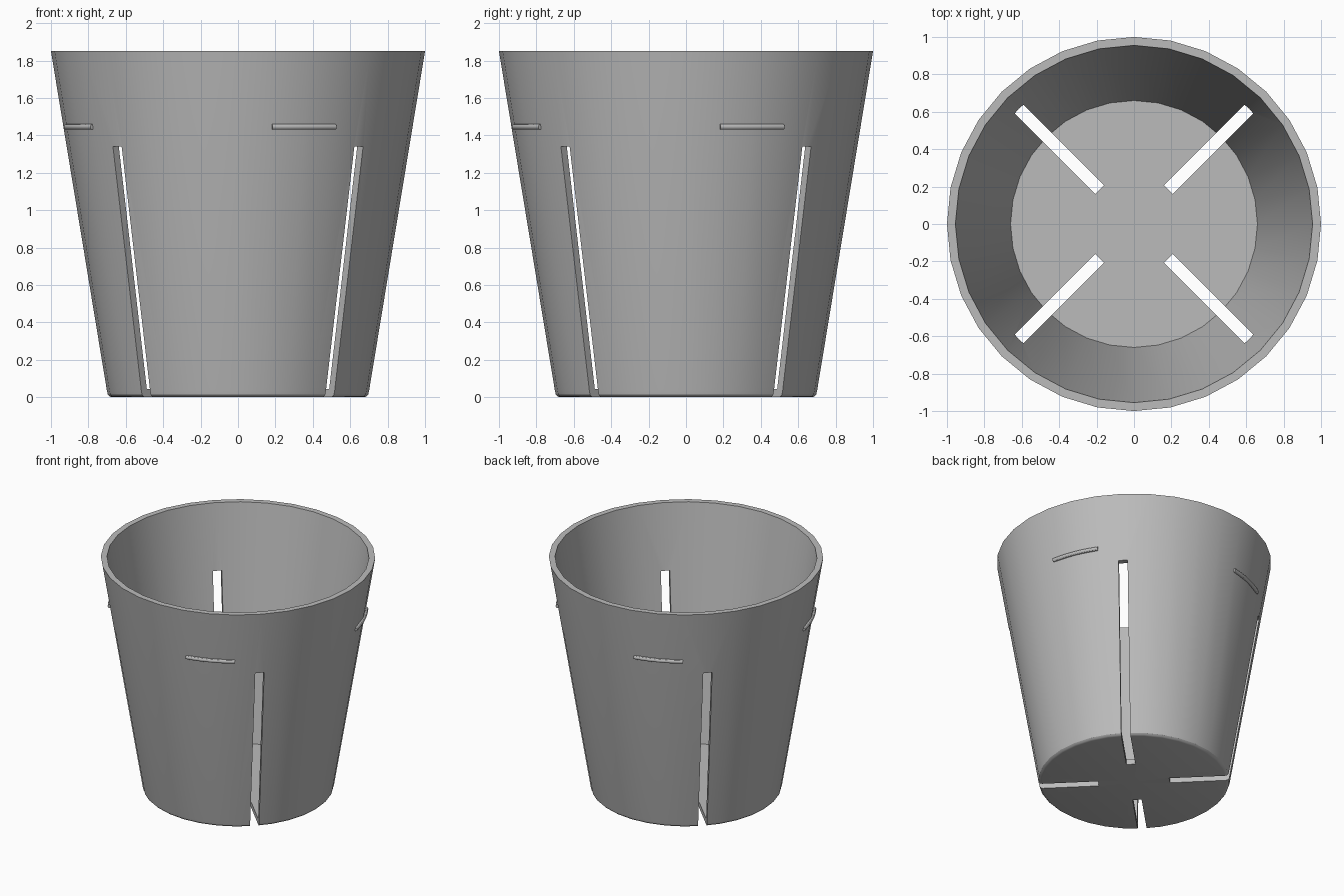
import bpy
import bmesh
import math
from mathutils import Matrix, Vector

cube = bpy.data.objects.get("Cube")
if cube:
    bpy.data.objects.remove(cube, do_unlink=True)

# Single plastic colour
grey = bpy.data.materials.new("plain_grey")
grey.use_nodes = True
grey.diffuse_color = (0.5, 0.5, 0.5, 1)
grey.node_tree.nodes["Principled BSDF"].inputs["Base Color"].default_value = (0.5, 0.5, 0.5, 1)

HEIGHT = 1.85
FLOOR = 0.045
SEGMENTS = 32


def make_object(name, bm):
    bmesh.ops.recalc_face_normals(bm, faces=bm.faces)
    mesh = bpy.data.meshes.new(name)
    bm.to_mesh(mesh)
    bm.free()
    mesh.materials.append(grey)
    obj = bpy.data.objects.new(name, mesh)
    bpy.context.collection.objects.link(obj)
    return obj


def smooth(obj):
    bpy.ops.object.select_all(action="DESELECT")
    obj.select_set(True)
    bpy.context.view_layer.objects.active = obj
    bpy.ops.object.shade_smooth_by_angle(angle=math.radians(30))


# Tapered pot: wall profile spun round the z axis
profile = [(0, FLOOR), (0.66, FLOOR), (0.955, HEIGHT), (1, HEIGHT),
           (0.701, 0.035), (0.696, 0.014), (0.686, 0.004), (0.672, 0), (0, 0)]
bm = bmesh.new()
verts = [bm.verts.new((r, 0, z)) for r, z in profile]
edges = [bm.edges.new(pair) for pair in zip(verts, verts[1:])]
bmesh.ops.spin(bm, geom=verts + edges, cent=(0, 0, 0), axis=(0, 0, 1),
               angle=math.tau, steps=SEGMENTS)
bmesh.ops.remove_doubles(bm, verts=bm.verts, dist=0.0005)
pot = make_object("pot", bm)

# Four diagonal slots cut through floor and wall
SLOT_IN, SLOT_OUT, SLOT_TOP, SLOT_LOW, SLOT_WIDTH = 0.26, 1.2, 1.34, -0.2, 0.066
bm = bmesh.new()
for i in range(4):
    turn = Matrix.Rotation(math.radians(45 + 90 * i), 4, "Z")
    place = Matrix.Translation(((SLOT_IN + SLOT_OUT) / 2, 0, (SLOT_TOP + SLOT_LOW) / 2))
    size = Matrix.Diagonal((SLOT_OUT - SLOT_IN, SLOT_WIDTH, SLOT_TOP - SLOT_LOW, 1))
    bmesh.ops.create_cube(bm, size=1, matrix=turn @ place @ size)
cutter = make_object("slot_cutter", bm)
cutter.hide_render = True

cut = pot.modifiers.new("slots", "BOOLEAN")
cut.operation = "DIFFERENCE"
cut.object = cutter
cut.solver = "EXACT"
bpy.ops.object.select_all(action="DESELECT")
bpy.context.view_layer.objects.active = pot
pot.select_set(True)
bpy.ops.object.modifier_apply(modifier=cut.name)
bpy.data.objects.remove(cutter, do_unlink=True)
smooth(pot)

# Thin curved ribs on the outside, one per quarter
RIB_Z, RIB_R, RIB_THICK = 1.445, 0.935, 0.015
for i, name in enumerate(["front_rib", "left_rib", "back_rib", "right_rib"]):
    bm = bmesh.new()
    ring = [bm.verts.new((RIB_R + RIB_THICK * math.cos(a), 0, RIB_Z + RIB_THICK * math.sin(a)))
            for a in (math.tau * k / 12 for k in range(12))]
    start = bm.faces.new(ring)
    bmesh.ops.rotate(bm, verts=ring, cent=(0, 0, 0),
                     matrix=Matrix.Rotation(math.radians(-90 + 11.25 + 90 * i), 3, "Z"))
    spun = bmesh.ops.spin(bm, geom=list(start.edges) + ring, cent=(0, 0, 0), axis=Vector((0, 0, 1)),
                          angle=math.radians(22.5), steps=6)
    end_edges = [e for e in spun["geom_last"] if isinstance(e, bmesh.types.BMEdge)]
    bmesh.ops.contextual_create(bm, geom=end_edges)
    smooth(make_object(name, bm))
